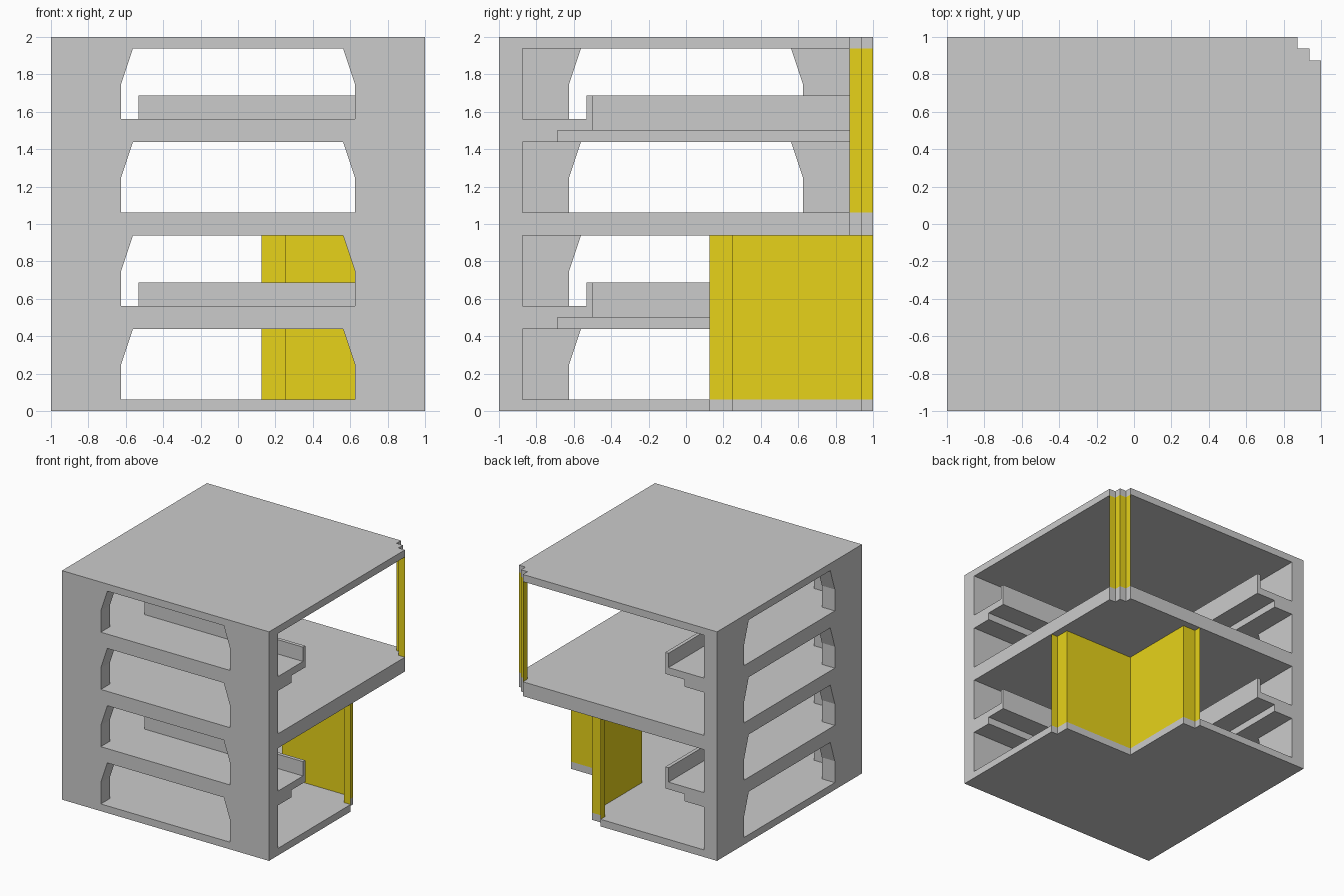
import bpy, bmesh

if "Cube" in bpy.data.objects:
    bpy.data.objects.remove(bpy.data.objects["Cube"])

T = 0.0625            # base module
IN = -1 + 2 * T       # inner face of the two solid walls


def finish(name, bm, mat=None):
    mesh = bpy.data.meshes.new(name)
    bm.to_mesh(mesh)
    bm.free()
    obj = bpy.data.objects.new(name, mesh)
    bpy.context.collection.objects.link(obj)
    if mat:
        mesh.materials.append(mat)
    return obj


def prism(name, loops, lo, hi, place=lambda u, v, w: (u, v, w)):
    """Extrude an outline (first loop) with optional holes from lo to hi."""
    bm = bmesh.new()
    edges = []
    for loop in loops:
        vs = [bm.verts.new(place(u, v, lo)) for u, v in loop]
        edges += [bm.edges.new((vs[i - 1], vs[i])) for i in range(len(vs))]
    bmesh.ops.triangle_fill(bm, use_beauty=True, use_dissolve=False, edges=edges)
    ext = bmesh.ops.extrude_face_region(bm, geom=bm.faces[:], use_keep_orig=True)
    new = [g for g in ext["geom"] if isinstance(g, bmesh.types.BMVert)]
    a, b = place(0, 0, lo), place(0, 0, hi)
    bmesh.ops.translate(bm, verts=new, vec=[q - p for p, q in zip(a, b)])
    bmesh.ops.recalc_face_normals(bm, faces=bm.faces[:])
    return finish(name, bm)


def window_band(name, path, lo, hi, mat):
    """Thin folded glazing following a plan path."""
    bm = bmesh.new()
    low = [bm.verts.new((x, y, lo)) for x, y in path]
    top = [bm.verts.new((x, y, hi)) for x, y in path]
    for i in range(len(path) - 1):
        bm.faces.new((low[i], low[i + 1], top[i + 1], top[i]))
    return finish(name, bm, mat)


def l_plan(a, k):
    """L-shaped plan along front and left, from offset a to offset k."""
    return [(a, a), (1, a), (1, k), (k, k), (k, 1), (a, 1)]


# Window openings with chamfered upper corners, one per half storey
def opening(z):
    half = [(0.625, z), (0.625, z + 3 * T), (0.5625, z + 6 * T)]
    return half + [(-x, h) for x, h in reversed(half)]


holes = [opening(T + 0.5 * i) for i in range(4)]


def wall_outline(u0):
    return [(u0, 0), (1, 0), (1, 2), (u0, 2)]


# Solid outer walls
prism("front_wall", [wall_outline(-1)] + holes, -1, IN, lambda u, v, w: (u, w, v))
prism("left_wall", [wall_outline(IN)] + holes, -1, IN, lambda u, v, w: (w, u, v))

# Stepped corner cut-outs, mirrored across the plan diagonal
half_low = [(1, 2 * T), (1 - T, 2 * T), (1 - T, 4 * T)]
notch_low = half_low + [(4 * T, 4 * T)] + [(y, x) for x, y in reversed(half_low)]
half_up = [(1, 1 - 2 * T), (1 - T, 1 - 2 * T)]
notch_up = half_up + [(1 - T, 1 - T)] + [(y, x) for x, y in reversed(half_up)]

# Floor, middle and roof slabs
for name, notch, lo, hi in (("ground_slab", notch_low, 0, T),
                            ("middle_slab", notch_up, 1 - T, 1 + T),
                            ("roof_slab", notch_up, 2 - T, 2)):
    prism(name, [[(IN, IN), (1, IN)] + notch + [(IN, 1)]], lo, hi)

# Mezzanine walkways: stepped ledge, deck and parapet
for level, z in (("lower", 0), ("upper", 1)):
    prism(level + "_walkway_ledge", [l_plan(IN, -0.6875)], z + 0.5 - T, z + 0.5)
    prism(level + "_walkway_deck", [l_plan(IN, -0.5)], z + 0.5, z + 0.5 + T)
    prism(level + "_parapet", [l_plan(-0.5 - T / 2, -0.5)], z + 0.5 + T, z + 0.5 + 3 * T)

# Yellow corner glazing
yellow = bpy.data.materials.new("yellow_glazing")
yellow.diffuse_color = (0.8, 0.65, 0.01, 1)
yellow.use_nodes = True
yellow.node_tree.nodes["Principled BSDF"].inputs["Base Color"].default_value = yellow.diffuse_color
window_band("lower_corner_window", notch_low, T, 1 - T, yellow)
window_band("upper_corner_window", notch_up, 1 + T, 2 - T, yellow)
